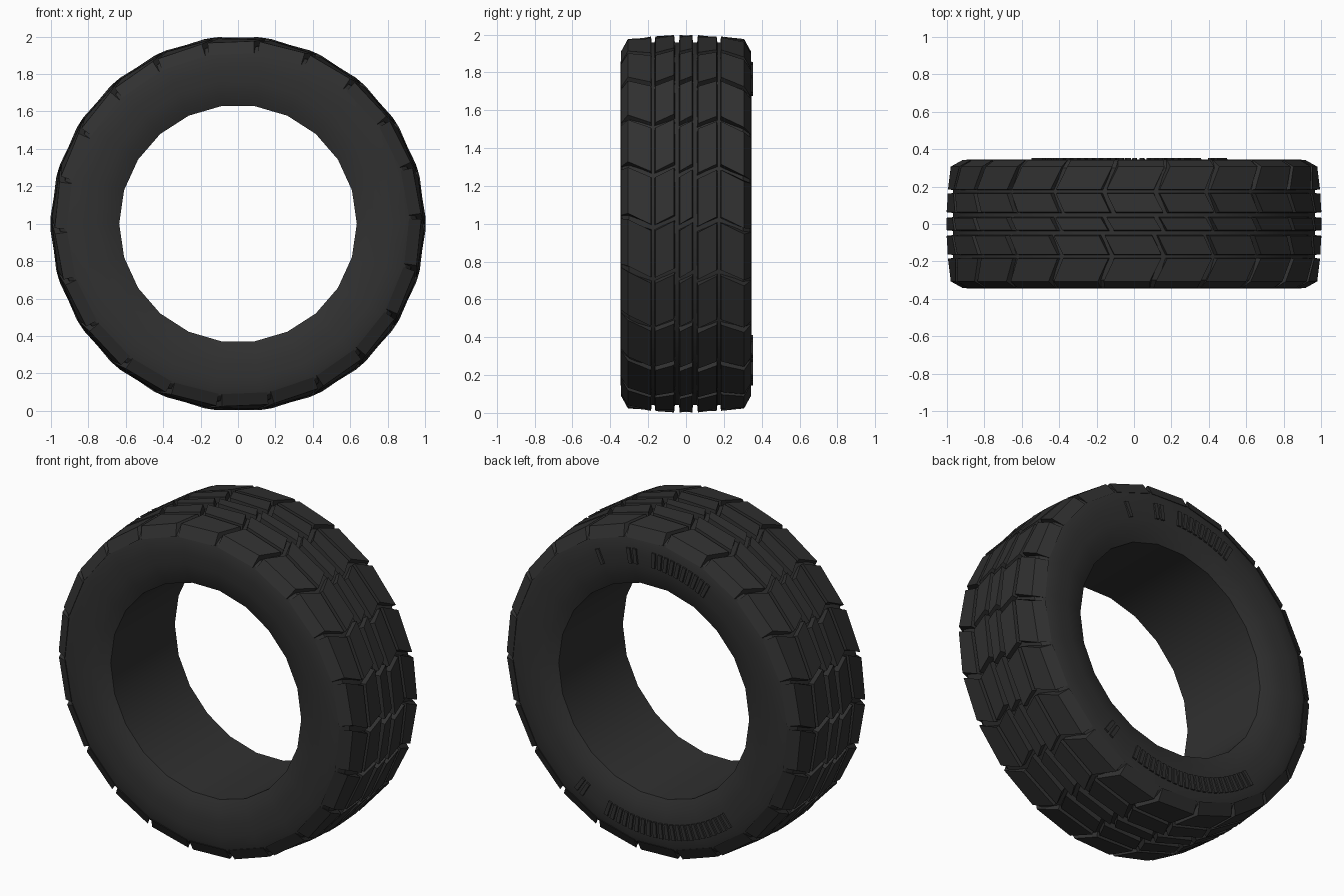
import bpy, bmesh, math
from mathutils import Matrix, Vector

if "Cube" in bpy.data.objects:
    bpy.data.objects.remove(bpy.data.objects["Cube"])

SEGMENTS = 22
PITCH = math.tau / SEGMENTS

rubber = bpy.data.materials.new("dark rubber")
rubber.use_nodes = True
rubber.diffuse_color = (0.03, 0.03, 0.03, 1)
bsdf = rubber.node_tree.nodes["Principled BSDF"]
bsdf.inputs["Base Color"].default_value = (0.03, 0.03, 0.03, 1)
bsdf.inputs["Roughness"].default_value = 0.8


def polar(radius, angle, y):
    """Point on the wheel: the axle runs along y at height 1."""
    return Vector((radius * math.cos(angle), y, 1 + radius * math.sin(angle)))


def finish(name, bm, smooth=None):
    bmesh.ops.recalc_face_normals(bm, faces=bm.faces)
    mesh = bpy.data.meshes.new(name)
    bm.to_mesh(mesh)
    bm.free()
    mesh.materials.append(rubber)
    obj = bpy.data.objects.new(name, mesh)
    bpy.context.collection.objects.link(obj)
    if smooth:
        bpy.ops.object.select_all(action="DESELECT")
        obj.select_set(True)
        bpy.context.view_layer.objects.active = obj
        bpy.ops.object.shade_smooth_by_angle(angle=math.radians(smooth))
    return obj


def add_prism(bm, base, top):
    """Closed solid between two four-cornered rings."""
    low = [bm.verts.new(p) for p in base]
    high = [bm.verts.new(p) for p in top]
    bm.faces.new(low)
    bm.faces.new(high)
    for i in range(4):
        j = (i + 1) % 4
        bm.faces.new((low[i], low[j], high[j], high[i]))


# Carcass: half profile (y, radius) mirrored, then swept round the axle
half = [(0.305, 0.635), (0.332, 0.695), (0.343, 0.76), (0.346, 0.83),
        (0.344, 0.895), (0.333, 0.928), (0.30, 0.957), (0.17, 0.968)]
profile = half + [(-y, r) for y, r in reversed(half)]
bm = bmesh.new()
rings = [[bm.verts.new(polar(r, k * PITCH, y)) for y, r in profile]
         for k in range(SEGMENTS)]
for k in range(SEGMENTS):
    here, there = rings[k], rings[(k + 1) % SEGMENTS]
    for i in range(len(profile)):
        j = (i + 1) % len(profile)
        bm.faces.new((here[i], here[j], there[j], there[i]))
finish("tyre_carcass", bm, 28)


# Tread: each column is (inner y, outer y, skew at each, top radius at each)
def tread_column(name, y0, y1, skew0, skew1, top0, top1, shoulder=0.0):
    bm = bmesh.new()
    half_width = PITCH / 2 - 0.013
    bevel = 0.006
    sign = 1 if y1 > y0 else -1
    for k in range(SEGMENTS):
        mid = (k + 0.5) * PITCH

        def ring(r0, r1, a, b, w):
            return [polar(r0, mid + skew0 - w, a), polar(r1, mid + skew1 - w, b),
                    polar(r1, mid + skew1 + w, b), polar(r0, mid + skew0 + w, a)]

        low_outer = 0.915 if shoulder else 0.945
        base = ring(0.945, low_outer, y0 - sign * bevel / 2,
                    y1 + sign * (shoulder + bevel / 2), half_width + bevel / 2)
        top = ring(top0, top1, y0 + sign * bevel / 2,
                   y1 - sign * bevel / 2, half_width - bevel / 2)
        add_prism(bm, base, top)
    finish(name, bm)


tread_column("centre_tread", -0.036, 0.036, -0.02, 0.02, 1.003, 1.003)
for side, s in (("back", 1), ("front", -1)):
    tread_column(side + "_inner_tread", s * 0.06, s * 0.165,
                 -s * 0.03, s * 0.02, 1.002, 0.996)
    tread_column(side + "_shoulder_tread", s * 0.182, s * 0.31,
                 s * 0.02, -s * 0.04, 0.995, 0.98, shoulder=0.03)

# Raised radial ribs in groups on the back sidewall
bm = bmesh.new()
step = 2.8


def rib_group(centre, start, count):
    for n in range(count):
        mid = math.radians(centre + start + n * step)

        def ring(y, w):
            return [polar(0.765, mid - w, y), polar(0.855, mid - w, y),
                    polar(0.855, mid + w, y), polar(0.765, mid + w, y)]

        add_prism(bm, ring(0.335, 0.017), ring(0.354, 0.014))


rib_group(90, -24, 1)
rib_group(90, -9.5, 2)
rib_group(90, 2, 10)
rib_group(270, 32, 2)
rib_group(270, -21 - 18, 22)
finish("sidewall_ribs", bm)
